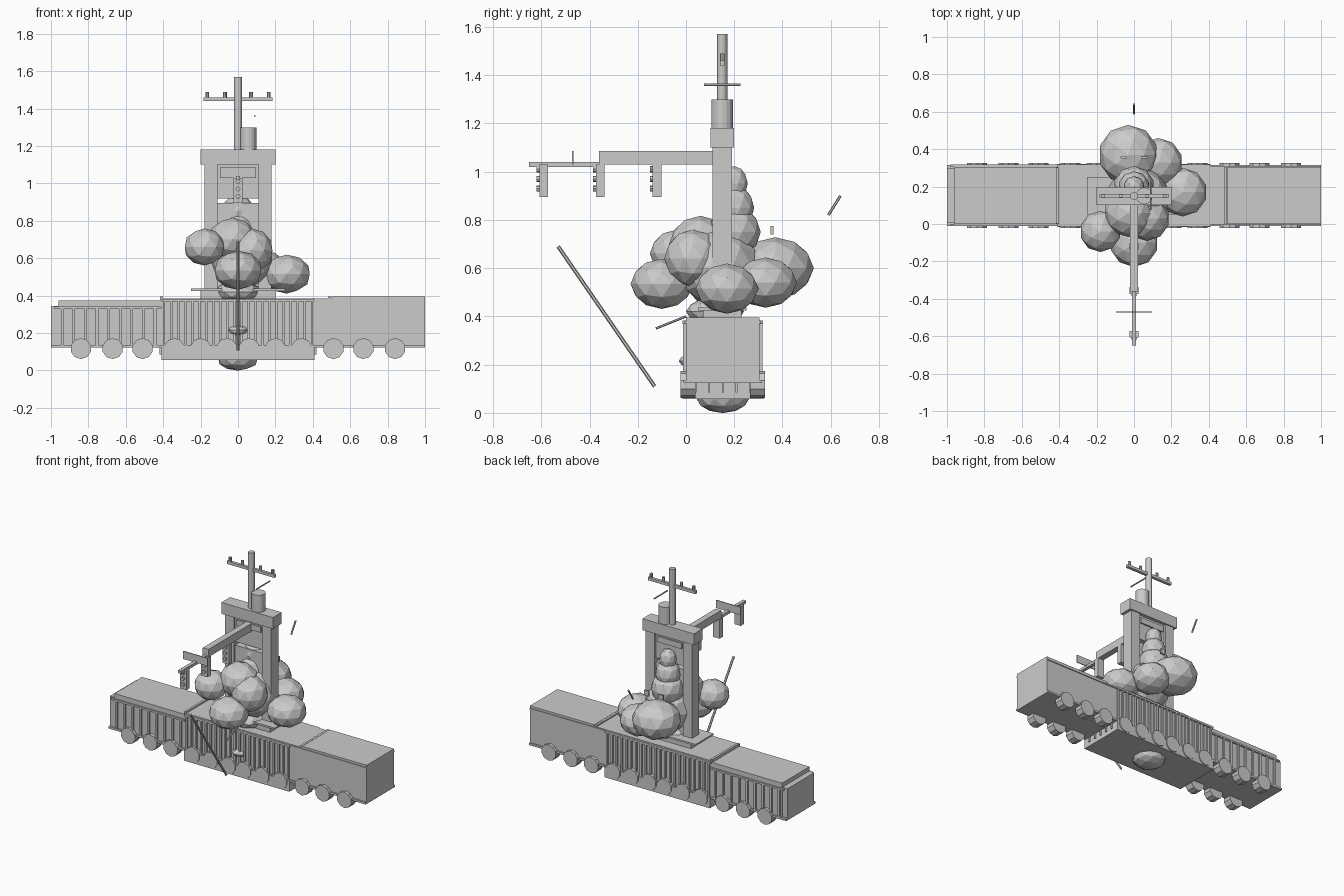
import bpy
import bmesh
from mathutils import Vector, Matrix

cube = bpy.data.objects.get("Cube")
if cube:
    bpy.data.objects.remove(cube, do_unlink=True)

grey = bpy.data.materials.new("plain grey")
grey.use_nodes = True
tone = (.6, .6, .6, 1)
grey.diffuse_color = tone
grey.node_tree.nodes["Principled BSDF"].inputs["Base Color"].default_value = tone

# Shared measures of the carriages, tower and boom
car_back = .305
car_middle = car_back / 2
car_end = 1
centre_end = .41
floor = .13
left_roof = .395
centre_roof = .385
right_roof = .375
skirt_bottom = .057
wheel_radius = .056
tower_y = .15
tower_half = .18
panel_half = .11
tower_top = 1.1
cap_top = 1.18
pole_top = 1.57
arm_height = 1.45
boom_base = 1.03
boom_top = 1.085
boom_end = -.36
tip_end = -.65


def finish(name, bm):
    mesh = bpy.data.meshes.new(name)
    bm.to_mesh(mesh)
    bm.free()
    mesh.materials.append(grey)
    obj = bpy.data.objects.new(name, mesh)
    bpy.context.collection.objects.link(obj)
    return obj


def around(centre, half):
    """Low and high limit about a centre."""
    return centre - half, centre + half


def box(name, x, y, z):
    """Block given by its low and high limit on each axis."""
    bm = bmesh.new()
    bmesh.ops.create_cube(bm, size=1)
    for vert in bm.verts:
        vert.co = Vector([max(limits) if c > 0 else min(limits)
                          for c, limits in zip(vert.co, (x, y, z))])
    return finish(name, bm)


def rod(name, start, end, radius, sides=6):
    """Straight cylinder between two points."""
    start, end = Vector(start), Vector(end)
    span = end - start
    turn = span.to_track_quat('Z', 'Y').to_matrix().to_4x4()
    bm = bmesh.new()
    bmesh.ops.create_cone(bm, cap_ends=True, segments=sides, radius1=radius, radius2=radius,
                          depth=span.length, matrix=Matrix.Translation((start + end) / 2) @ turn)
    return finish(name, bm)


def blob(name, x, y, z, radius, squash=.8):
    """Faceted ball, flattened or stretched in height."""
    bm = bmesh.new()
    bmesh.ops.create_icosphere(bm, subdivisions=2, radius=radius)
    for vert in bm.verts:
        vert.co.z *= squash
        vert.co += Vector((x, y, z))
    return finish(name, bm)


# Long carriage bodies
car_depth = (0, car_back)
box("left_car", (.5, car_end), car_depth, (floor, left_roof))
box("left_car_joint", (centre_end, .5), car_depth, (floor, centre_roof))
box("centre_car", around(0, centre_end), car_depth, (floor, centre_roof))
box("right_car", (-.96, -centre_end), car_depth, (floor, right_roof))
box("right_car_end", (-car_end, -.95), around(car_middle, .147), (floor, .345))
box("sill_plate", around(0, car_end), around(car_middle, .163), around(floor, .007))
box("centre_skirt", around(0, centre_end), around(car_middle, .168), (skirt_bottom, floor))
for seam_x in (-centre_end, .49):
    box("roof_seam", around(seam_x, .008), around(car_middle, .15), (right_roof, left_roof))

# Ribs, rails and wheels on both long sides
for side, face, out in (("front", 0, -1), ("back", car_back, 1)):
    def strip(name, x, z, depth):
        box(side + name, x, (face, face + out * depth), z)

    centre_ribs, right_ribs = 22, 9
    for i in range(centre_ribs):
        spread = i / (centre_ribs - 1) * 2 - 1
        strip("_centre_rib", around(spread * .395, .006), (floor, right_roof), .012)
    for i in range(right_ribs):
        rib_x = -.94 + i * .062
        strip("_right_rib", around(rib_x, .007), (floor, .335), .01)
    strip("_centre_rail", around(0, centre_end), around(right_roof, .007), .014)
    strip("_right_rail", (-.98, -centre_end), around(.335, .006), .012)
    strip("_left_rail", (centre_end, car_end), around(right_roof, .005), .006)
    for wheel_x in (.06, .2, .34, .51, .67, .84):
        for end in (-1, 1):
            rod(side + "_wheel", (end * wheel_x, face - out * .04, .117),
                (end * wheel_x, face + out * .022, .117), wheel_radius, sides=10)

# Short teeth at both ends of the skirt
for end in (-centre_end, centre_end):
    for i in range(-2, 3):
        tooth_y = car_middle + i * wheel_radius
        box("skirt_tooth", around(end, .01), around(tooth_y, .004), (.085, floor))

# Tower: base, posts, recessed panel and cap
box("tower_base", around(0, .25), around(tower_y, .1), (.425, .437))
box("tower_footing", around(0, .2), around(tower_y, .08), (right_roof, .425))
for end in (-1, 1):
    box("tower_post", (end * panel_half, end * tower_half),
        around(tower_y, .04), (centre_roof, tower_top))
panel_depth = around(tower_y, .025)
box("lower_panel", around(0, panel_half), panel_depth, (centre_roof, .895))
box("upper_panel", around(0, panel_half), panel_depth, (.92, tower_top))
box("panel_ledge", around(0, .095), around(tower_y, .035), (1.04, 1.08))
box("tower_cap", around(0, .2), around(tower_y, .048), (tower_top, cap_top))
chimney_x = .055
rod("chimney", (chimney_x, tower_y, cap_top), (chimney_x, tower_y, 1.3), .045, sides=16)

# Pole with cross arm and pegs
rod("pole", (0, tower_y, cap_top), (0, tower_y, pole_top), .021, sides=12)
box("cross_arm", around(0, .185), around(tower_y, .01), around(arm_height, .01))
for peg_x in (-.165, -.07, .07, .165):
    rod("arm_peg", (peg_x, tower_y, arm_height), (peg_x, tower_y, arm_height + .04), .01, sides=8)
near, far = around(tower_y, .075)
rod("pole_rod", (.09, near, 1.36), (.09, far, 1.36), .005)

# Boom with hanging lamp boxes
box("boom", around(0, .022), (boom_end, tower_y), (boom_base, boom_top))
box("boom_tip", around(0, .012), (tip_end, boom_end), around(boom_base, .01))
box("boom_crossbar", around(0, .095), around(-.47, .003), (boom_base, boom_top))
for lamp_y in (-.59, -.355, -.12):
    box("lamp_box", around(0, .025), around(lamp_y, .018), (.895, boom_base))
    for lamp_z in (.93, .97, 1.01):
        rod("lamp", (0, lamp_y - .03, lamp_z), (0, lamp_y, lamp_z), .013, sides=8)

# Faceted foliage masses around the tower
blob("front_right_foliage", -.18, -.04, .66, .11, squash=.9)
blob("front_foliage", 0, -.1, .535, .13)
blob("left_foliage", .26, .17, .515, .13)
blob("back_foliage", -.03, .37, .6, .16)
blob("back_left_foliage", .13, .33, .54, .13)
blob("upper_left_foliage", .07, .03, .64, .12, squash=1)
blob("upper_right_foliage", -.03, .06, .7, .13, squash=.9)
blob("core_foliage", .02, .14, .6, .17, squash=1)

# Tapering stack of foliage behind the panel
for i in range(3):
    blob("stacked_foliage", 0, .2, .75 + i / 10, .11 - i * .027, squash=1 + i * .15)
blob("foliage_root", 0, .12, .42, .12, squash=.5)
blob("side_bump", 0, .03, .215, .06, squash=.5)
blob("underside_bump", 0, car_middle, .06, .11, squash=.55)

# Loose rods and tabs
rod("long_rod", (0, -.53, .69), (0, -.13, .11), .008)
rod("back_rod", (0, .59, .82), (0, .64, .9), .006)
rod("front_roof_rod", (0, -.125, .35), (0, 0, .4), .005)
for tab_x in (-.055, .055):
    box("back_tab", around(tab_x, .018), around(.356, .006), (.74, .775))
